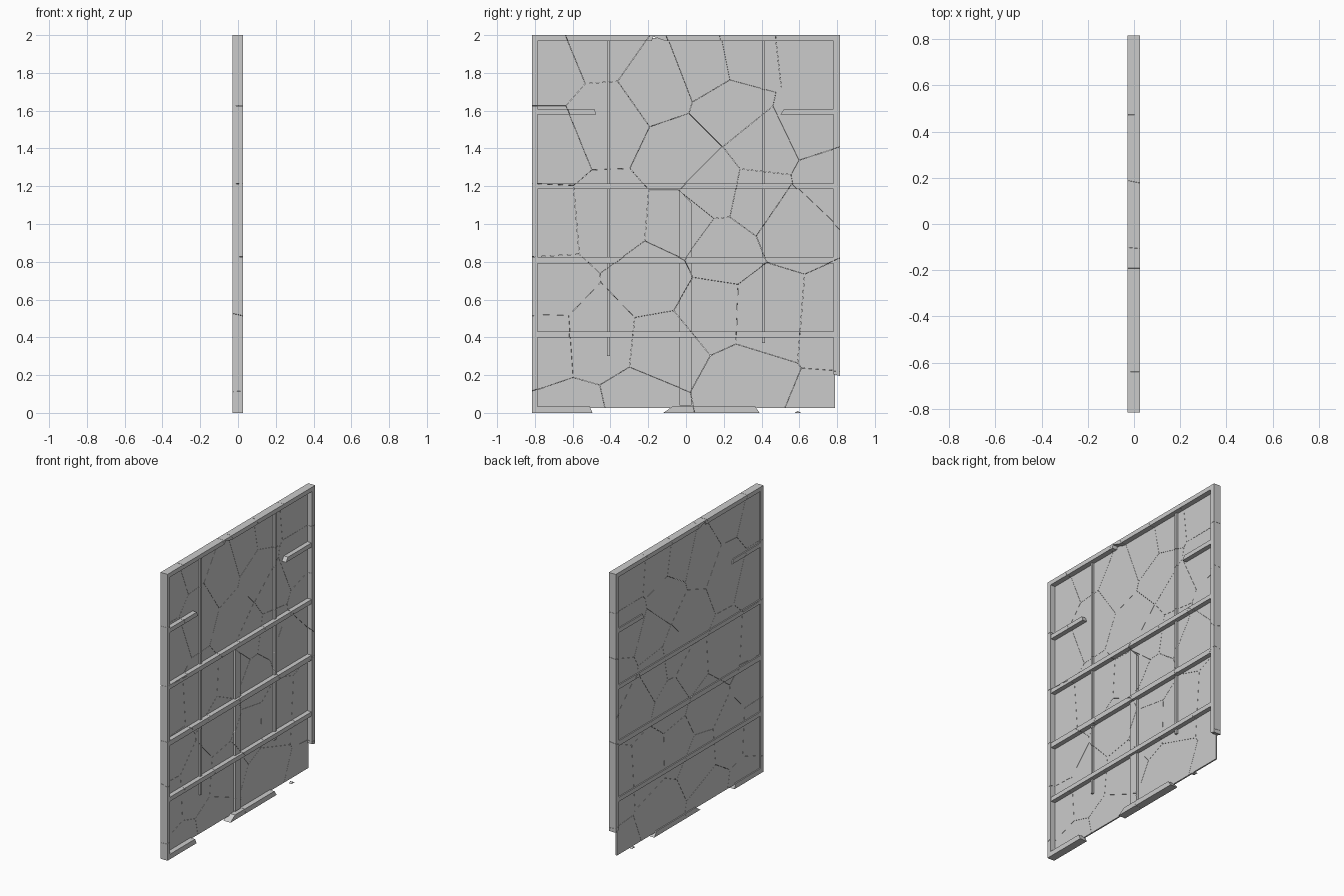
import bpy, bmesh, random
from mathutils import Vector

if "Cube" in bpy.data.objects:
    bpy.data.objects.remove(bpy.data.objects["Cube"])

random.seed(4)
GAP = 0.0006

# Shard centres (y, z) that drive the fracture pattern
CENTRES = [(-.74, 1.83), (-.45, 1.95), (-.74, 1.42), (-.42, 1.55), (-.15, 1.74),
           (.11, 1.84), (.31, 1.88), (.66, 1.92), (.66, 1.53), (.24, 1.62),
           (-.02, 1.36), (.14, 1.2), (.41, 1.41), (.38, 1.15), (.57, 1.02),
           (.76, 1.22), (-.40, 1.03), (-.76, 1.0), (-.02, 1.0), (.17, .86),
           (-.16, .70), (.12, .54), (.42, .53), (.80, .50), (-.74, .66),
           (-.75, .38), (-.47, .40), (-.10, .36), (-.60, -.06), (-.24, .02),
           (.30, .14), (.76, -.05)]
SEEDS = [Vector((random.uniform(-.05, .03), y, z)) for y, z in CENTRES]


def prism(bm, profile, x0, x1):
    """Extrude a (y, z) outline from x0 to x1."""
    face = bm.faces.new([bm.verts.new((x0, y, z)) for y, z in profile])
    ext = bmesh.ops.extrude_face_region(bm, geom=[face], use_keep_orig=True)
    verts = [g for g in ext['geom'] if isinstance(g, bmesh.types.BMVert)]
    bmesh.ops.translate(bm, verts=verts, vec=(x1 - x0, 0, 0))
    bmesh.ops.recalc_face_normals(bm, faces=bm.faces[:])


def shattered(name, profile, x0, x1):
    """Prism split into tightly fitting shards, kept as one object."""
    mesh = bpy.data.meshes.new(name)
    whole = bmesh.new()
    for s in SEEDS:
        bm = bmesh.new()
        prism(bm, profile, x0, x1)
        for t in SEEDS:
            if t is s or not bm.faces:
                continue
            n = (t - s).normalized()
            bmesh.ops.bisect_plane(bm, geom=bm.verts[:] + bm.edges[:] + bm.faces[:],
                                   plane_co=(s + t) / 2 - n * GAP, plane_no=n,
                                   clear_outer=True)
            rim = [e for e in bm.edges if e.is_boundary]
            if rim:
                bmesh.ops.holes_fill(bm, edges=rim, sides=0)
        if bm.faces:
            bmesh.ops.recalc_face_normals(bm, faces=bm.faces[:])
            bm.to_mesh(mesh)
            whole.from_mesh(mesh)
        bm.free()
    whole.to_mesh(mesh)
    whole.free()
    obj = bpy.data.objects.new(name, mesh)
    bpy.context.collection.objects.link(obj)
    return obj


def rect(y0, y1, z0, z1):
    return [(y0, z0), (y1, z0), (y1, z1), (y0, z1)]


BACK, FRONT = -.028, .026      # full frame depth
P0, P1 = -.02, -.01            # thin panel depth

# Thin sheet
shattered("panel", rect(-.79, .79, .025, 1.985), P0, P1)

# Outer frame; the right stile is broken off low down
shattered("left_stile", rect(-.815, -.785, 0, 1.97), BACK, FRONT)
shattered("right_stile", [(.78, .205), (.815, .195), (.815, 1.97), (.78, 1.97)], BACK, FRONT)
# Top rail with a chipped underside
shattered("top_rail", [(-.815, 1.97), (-.18, 1.97), (-.175, 1.992), (-.11, 1.97),
                       (.815, 1.97), (.815, 2), (-.815, 2)], BACK, FRONT)

# Remains of the bottom rail
shattered("bottom_rail_left", [(-.785, 0), (-.495, 0), (-.51, .035), (-.785, .035)], BACK, FRONT)
shattered("bottom_rail_middle", [(-.12, 0), (.39, 0), (.365, .035), (-.07, .035)], BACK, FRONT)
shattered("bottom_rail_chip", [(.575, 0), (.61, 0), (.59, .01)], -.01, .01)

# Full-width cross bars
for i, (z0, z1) in enumerate([(.40, .43), (.79, .825), (1.185, 1.215)]):
    shattered(f"cross_bar_{i + 1}", rect(-.785, .78, z0, z1), BACK, .022)

# Snapped cross bar stubs
shattered("broken_bar_left", [(-.785, 1.58), (-.475, 1.58), (-.485, 1.61), (-.785, 1.61)], BACK, .022)
shattered("broken_bar_right", [(.50, 1.58), (.78, 1.58), (.78, 1.61), (.52, 1.61)], BACK, .022)

# Narrow vertical slats and the snapped centre strip, on the +x side
shattered("slat_left", rect(-.418, -.402, .30, 1.97), P1, .004)
shattered("slat_right", rect(.402, .418, .37, 1.97), P1, .004)
shattered("centre_strip", [(-.035, .04), (.03, .04), (.03, 1.11), (-.035, 1.18)], P1, .004)
